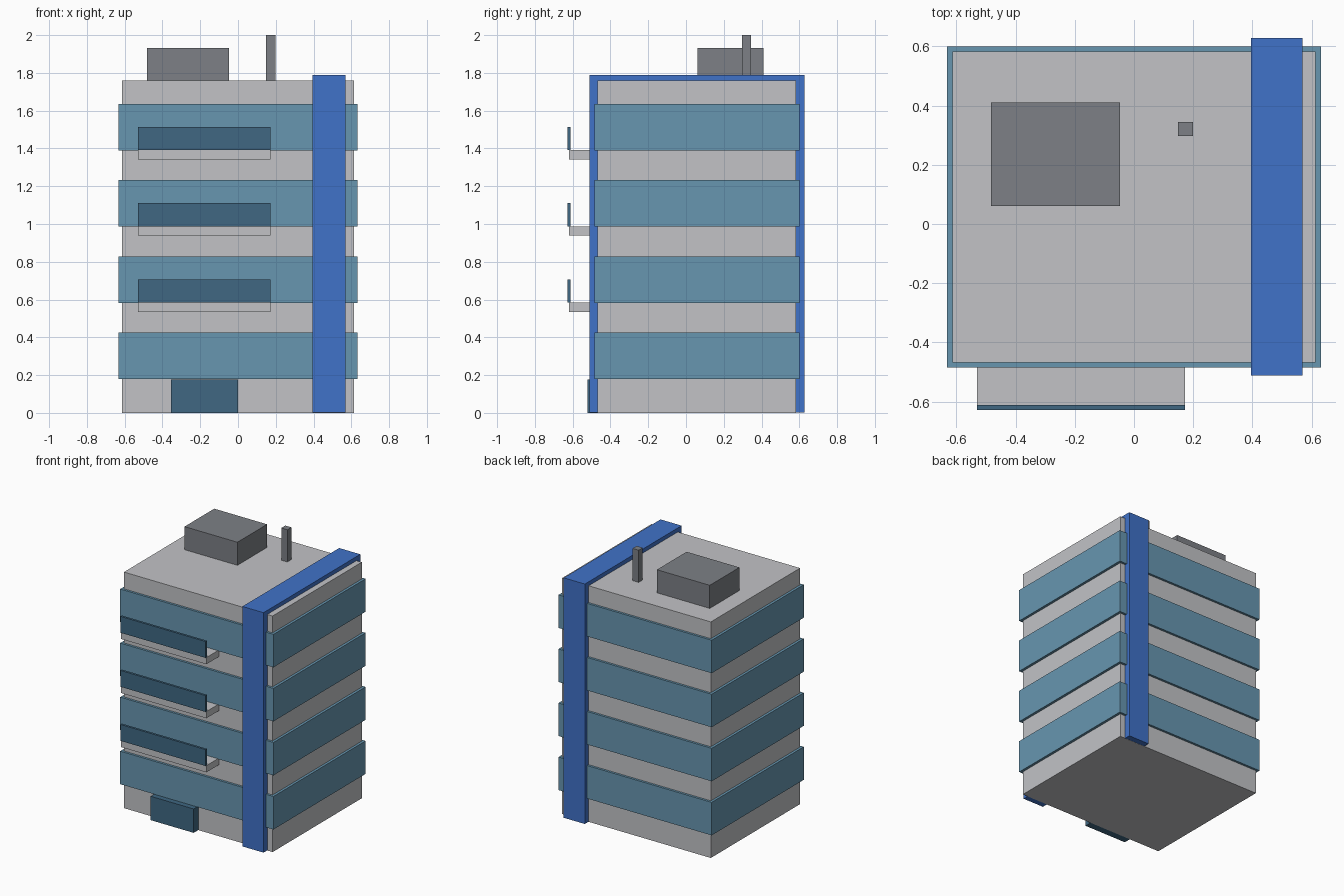
import bpy

if "Cube" in bpy.data.objects:
    bpy.data.objects.remove(bpy.data.objects["Cube"], do_unlink=True)


def material(name, r, g, b):
    m = bpy.data.materials.new(name)
    m.use_nodes = True
    m.diffuse_color = (r, g, b, 1)
    m.node_tree.nodes["Principled BSDF"].inputs["Base Color"].default_value = (r, g, b, 1)
    return m


concrete = material("pale concrete", 0.54, 0.545, 0.565)
glass = material("blue glass", 0.136, 0.305, 0.434)
accent = material("bright blue", 0.051, 0.168, 0.578)
dark_glass = material("dark glass", 0.05, 0.136, 0.223)
metal = material("roof grey", 0.205, 0.216, 0.238)


def box(name, x, y, z, mat):
    """Box spanning the given (low, high) range on each axis."""
    spans = (x, y, z)
    bpy.ops.mesh.primitive_cube_add(size=1, location=[(a + b) / 2 for a, b in spans])
    ob = bpy.context.object
    ob.name = name
    ob.scale = [b - a for a, b in spans]
    bpy.ops.object.transform_apply(location=False, rotation=False, scale=True)
    ob.data.materials.append(mat)
    return ob


# Main block
FRONT = -0.468
box("building_body", (-0.613, 0.613), (FRONT, 0.583), (0, 1.76), concrete)

# Window bands wrapping each storey, with balconies above the ground floor
balcony_x = (-0.53, 0.173)
for floor in range(4):
    base = 0.18 + floor * 0.403
    box(f"window_band_{floor + 1}", (-0.632, 0.632), (-0.485, 0.6), (base, base + 0.246), glass)
    if floor:
        box(f"balcony_slab_{floor}", balcony_x, (-0.62, FRONT), (base - 0.048, base + 0.002), concrete)
        box(f"balcony_rail_{floor}", balcony_x, (-0.628, -0.611), (base + 0.002, base + 0.124), dark_glass)

# Vertical fin running over the roof, front to back
box("accent_fin", (0.395, 0.569), (-0.512, 0.628), (0.001, 1.79), accent)

# Entrance
box("entrance_door", (-0.355, 0), (-0.522, FRONT), (0, 0.178), dark_glass)

# Rooftop equipment
box("roof_plant_room", (-0.483, -0.047), (0.06, 0.41), (1.76, 1.932), metal)
box("roof_mast", (0.149, 0.199), (0.297, 0.345), (1.76, 2), metal)
